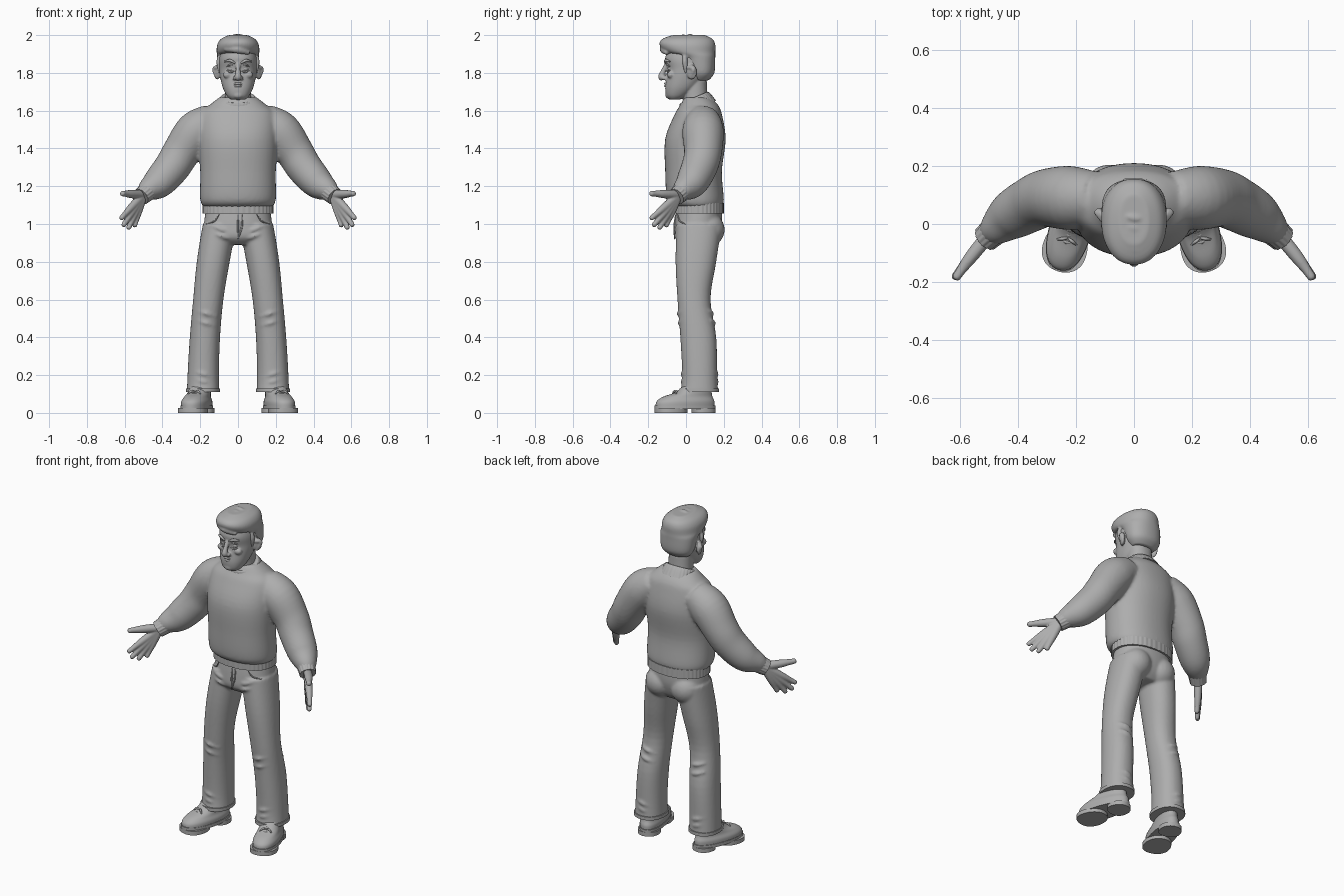
import bpy, bmesh, math
from mathutils import Vector, Matrix

cube = bpy.data.objects.get("Cube")
if cube:
    bpy.data.objects.remove(cube, do_unlink=True)

GREY = (.42, .42, .42, 1)
BOTH = (1, -1)
clay = bpy.data.materials.new("plain grey")
clay.use_nodes = True
clay.diffuse_color = GREY
clay.node_tree.nodes["Principled BSDF"].inputs["Base Color"].default_value = GREY


def spline(rows, steps=5):
    """Interpolate rows of four numbers smoothly."""
    rows = [Vector(row) for row in rows]
    last, result = len(rows) - 1, []
    for i in range(last):
        before, start, end, after = (rows[min(max(i + k, 0), last)] for k in (-1, 0, 1, 2))
        leave, arrive = (end - before) / 2, (after - start) / 2
        for k in range(steps):
            t = k / steps
            ease = t * t * (3 - 2 * t)
            result.append(start.lerp(end, ease) + leave * (t * (1 - t) ** 2) - arrive * (t * t * (1 - t)))
    return result + [rows[-1]]


def skin(bm, rings, sides, place):
    """Join rings of points into a closed surface, once for each side."""
    for side in sides:
        loops = []
        for ring in rings:
            placed = [place @ point for point in ring]
            loops.append([bm.verts.new((p.x * side, p.y, p.z)) for p in placed])
        count = len(loops[0])
        for low, high in zip(loops, loops[1:]):
            for i in range(count):
                j = (i + 1) % count
                bm.faces.new((low[i], low[j], high[j], high[i]))
        bm.faces.new(loops[0][::-1])
        bm.faces.new(loops[-1])


def signed_power(value, power):
    return math.copysign(abs(value) ** (2 / power), value)


def stack(bm, rows, sides=(1,), power=2.2, egg=0, rib=0, seg=48, centre=lambda z: 0, place=Matrix()):
    """Level rings; each row is height, half width, front, back."""
    rings = []
    for z, width, front, back in spline(rows):
        ring = []
        for i in range(seg):
            angle = math.tau * i / seg
            bump = 1 + rib * (i % 4 // 2)
            across = signed_power(math.cos(angle), power) * bump
            along = signed_power(math.sin(angle), power) * bump
            ring.append(Vector((centre(z) + across * width * (1 - egg * along),
                                (front + back) / 2 + along * (back - front) / 2, z)))
        rings.append(ring)
    skin(bm, rings, sides, place)


def tube(bm, rows, sides=(1,), rib=0, seg=20, place=Matrix()):
    """Round tube along a path; each row is x, y, z, radius."""
    path = spline(rows)
    rings = []
    for i, point in enumerate(path):
        ahead = (path[min(i + 1, len(path) - 1)] - path[max(i - 1, 0)]).xyz.normalized()
        u = ahead.cross(Vector((0, 1, .01))).normalized()
        v = ahead.cross(u)
        ring = []
        for k in range(seg):
            angle = math.tau * k / seg
            radius = point.w * (1 + rib * (k % 4 // 2))
            ring.append(point.xyz + (u * math.cos(angle) + v * math.sin(angle)) * radius)
        rings.append(ring)
    skin(bm, rings, sides, place)


def bow(bm, start, end, bulge, radius, sides=(1,), place=Matrix()):
    """Thin ridge from start to end, bent at its middle and tapered."""
    start, end = Vector(start), Vector(end)
    middle = (start + end) / 2 + Vector(bulge)
    tube(bm, [(*start, radius / 2), (*middle, radius), (*end, radius / 2)], sides, seg=12, place=place)


def ball(bm, centre, size, sides=(1,), turn=0):
    x, y, z = centre
    for side in sides:
        place = (Matrix.Translation((x * side, y, z)) @ Matrix.Rotation(turn * side, 4, 'Z')
                 @ Matrix.Diagonal((*size, 1)))
        bmesh.ops.create_uvsphere(bm, u_segments=24, v_segments=16, radius=1, matrix=place)


def finish(name, bm, voxel=0):
    """Turn the parts into an object, optionally fused into one soft skin."""
    bmesh.ops.recalc_face_normals(bm, faces=bm.faces)
    mesh = bpy.data.meshes.new(name)
    bm.to_mesh(mesh)
    bm.free()
    mesh.materials.append(clay)
    ob = bpy.data.objects.new(name, mesh)
    bpy.context.collection.objects.link(ob)
    bpy.ops.object.select_all(action='DESELECT')
    ob.select_set(True)
    bpy.context.view_layer.objects.active = ob
    if voxel:
        fuse = ob.modifiers.new("fuse", 'REMESH')
        fuse.mode, fuse.voxel_size, fuse.use_smooth_shade = 'VOXEL', voxel, True
        soft = ob.modifiers.new("soften", 'SMOOTH')
        soft.factor, soft.iterations = .5, 4
        bpy.ops.object.shade_smooth()
    else:
        bpy.ops.object.shade_smooth_by_angle(angle=math.radians(40))


wrist = Vector((.5, -.04, 1.155))
forearm = Vector((.024, -.022, -.02))

# Sweater: torso fused with sleeves
bm = bmesh.new()
stack(bm, [(1.09, .18, -.06, .19), (1.13, .2, -.1, .2), (1.28, .2, -.11, .19), (1.45, .21, -.11, .21),
           (1.58, .2, -.06, .19), (1.63, .15, -.03, .17), (1.67, .1, -.01, .13)])
tube(bm, [(.13, .09, 1.55, .09), (.22, .09, 1.49, .11), (.3, .09, 1.38, .1), (.35, .07, 1.3, .095),
          (.42, .03, 1.22, .085), (.475, -.015, 1.18, .06), (*wrist, .04)], BOTH, seg=32)
finish("sweater", bm, .01)

# Ribbed hem, cuffs and collar
bm = bmesh.new()
stack(bm, [(1.055, .185, -.065, .2), (1.11, .185, -.065, .2)], rib=.015, seg=160)
finish("sweater_hem", bm)
bm = bmesh.new()
tube(bm, [(*(wrist - forearm), .05), (*(wrist + forearm / 2), .045)], BOTH, rib=.05, seg=64)
finish("sleeve_cuffs", bm)
bm = bmesh.new()
lean = Matrix.Translation((0, .05, 1.65)) @ Matrix.Rotation(.4, 4, 'X')
stack(bm, [(-.04, .11, -.1, .1), (0, .1, -.09, .09), (.02, .09, -.08, .08), (.02, .07, -.07, .07)],
      rib=.015, seg=120, place=lean)
finish("sweater_collar", bm)


# Trousers: seat fused with legs that spread toward the feet
def leg_line(z):
    return .185 - .11 * (z - .1) ** 2


bm = bmesh.new()
stack(bm, [(1.08, .17, -.05, .19), (1, .18, -.06, .19), (.93, .18, -.06, .17), (.89, .13, -.02, .14)])
ball(bm, (.085, .115, .97), (.09, .09, .09), BOTH)
stack(bm, [(1, .09, -.05, .19), (.8, .087, -.055, .16), (.6, .08, -.045, .13), (.4, .08, -.03, .16),
           (.2, .083, -.02, .165), (.11, .086, -.03, .17)], BOTH, centre=leg_line)

# Cloth folds at knees, ankles and crotch
for height, front, back in ((.52, -.03, .13), (.47, -.025, .14), (.2, -.01, .155), (.16, -.01, .155)):
    x = leg_line(height)
    for y, push in ((front, -.01), (back, .01)):
        bow(bm, (x - .05, y - push, height - .01), (x + .05, y - push, height + .02), (0, push * 2, 0), .01, BOTH)
for rise in (0, .035):
    bow(bm, (.03, -.04, .915 + rise), (.15, -.03, .96 + rise), (0, -.02, 0), .01, BOTH)
finish("trousers", bm, .008)

# Trouser fly, pocket edges and turned hems
bm = bmesh.new()
for x in (0, .02):
    bow(bm, (x, -.055, 1.05), (0, -.06, .92), (x / 2, -.005, 0), .005)
bow(bm, (.1, -.045, 1.05), (.17, 0, 1), (-.01, -.01, -.01), .004, BOTH)
stack(bm, [(.11, .09, -.035, .175), (.13, .09, -.035, .175)], BOTH, centre=leg_line)
finish("trouser_details", bm)

# Shoes, toes turned outward
aim = Matrix.Translation((.215, -.005, 0)) @ Matrix.Rotation(.28, 4, 'Z')
bm = bmesh.new()
stack(bm, [(.03, .07, -.16, .16), (.06, .07, -.155, .16), (.085, .06, -.12, .15), (.11, .055, -.05, .145),
           (.15, .05, 0, .14)], BOTH, egg=.12, place=aim)
finish("shoe_uppers", bm)

# Soles: a welt all round, a tread under the toes and a heel block
bm = bmesh.new()
for bottom, top, width, front, back in ((.02, .04, .073, -.165, .165), (0, .025, .077, -.165, .01),
                                        (0, .025, .063, .04, .165)):
    stack(bm, [(bottom, width, front, back), (top, width, front, back)], BOTH, egg=.08, place=aim)
finish("shoe_soles", bm)
bm = bmesh.new()
for step in range(3):
    y, z = -.085 + .025 * step, .085 + .012 * step
    bow(bm, (-.04, y + .02, z - .01), (.04, y + .02, z - .01), (0, -.02, .015), .007, BOTH, aim)
for side in BOTH:
    bow(bm, (0, -.045, .11), (.035 * side, -.06, .1), (0, 0, .01), .006, BOTH, aim)
finish("shoe_laces", bm)

# Hands: digits fan out from the wrist and fuse into a palm
bm = bmesh.new()
outward = Vector((1, -1.1, 0)).normalized()
palm_side = Vector((-1, -1, 0)).normalized()


def digit(degrees, length, thick, curl):
    angle = math.radians(degrees)
    reach = (outward * math.cos(angle) + Vector((0, 0, math.sin(angle)))) * length
    rows = []
    for part, size in ((-.1, 1), (.2, 1.1), (.55, 1), (.8, .75), (.96, .65), (1, .35)):
        rows.append((*(wrist + reach * part + palm_side * curl * part * part), thick * size))
    tube(bm, rows, BOTH)


for i, length in enumerate((.23, .24, .225, .19)):
    digit(-34 - 10 * i, length, .02, .01)
digit(2, .19, .022, .015)
finish("hands", bm, .0045)

# Head: skull, jaw, neck, nose and ears in one skin
bm = bmesh.new()
stack(bm, [(1.66, .04, -.09, -.03), (1.68, .06, -.105, .01), (1.72, .08, -.11, .06), (1.77, .093, -.105, .1),
           (1.82, .1, -.1, .13), (1.88, .1, -.11, .14), (1.95, .08, -.08, .11), (1.97, .05, -.05, .08)])
stack(bm, [(1.58, .08, -.02, .13), (1.66, .07, -.015, .115), (1.76, .07, -.02, .11)])
tube(bm, [(0, -.1, 1.85, .012), (0, -.12, 1.81, .013), (0, -.13, 1.78, .018), (0, -.12, 1.77, .015)])
ball(bm, (.017, -.115, 1.772), (.012, .014, .011), BOTH)
ball(bm, (0, -.09, 1.683), (.03, .02, .02))
ball(bm, (.055, -.08, 1.79), (.025, .02, .02), BOTH)
ball(bm, (.11, .03, 1.805), (.013, .03, .04), BOTH, turn=-.5)
bow(bm, (.1, 0, 1.83), (.11, .02, 1.77), (.02, .03, .02), .013, BOTH)
finish("head", bm, .005)

# Eyes, lids, brows and lips
bm = bmesh.new()
ball(bm, (.037, -.077, 1.823), (.02, .02, .018), BOTH)
finish("eyes", bm)
bm = bmesh.new()
for z, arch in ((1.834, .01), (1.814, -.01)):
    bow(bm, (.015, -.095, z), (.06, -.085, z), (0, -.008, arch), .005, BOTH)
bow(bm, (.014, -.11, 1.85), (.07, -.085, 1.86), (0, -.01, .01), .008, BOTH)
for z in (1.74, 1.727):
    bow(bm, (-.034, -.095, z), (.034, -.095, z), (0, -.015, .004), .006)
finish("face_details", bm)

# Hair with swept fringe, sideburns and soft locks
bm = bmesh.new()
stack(bm, [(1.76, .07, .03, .12), (1.8, .1, .01, .15), (1.88, .11, -.03, .155), (1.91, .113, -.11, .155),
           (1.95, .11, -.14, .155), (1.98, .09, -.125, .14), (2, .05, -.07, .1)])
bow(bm, (.095, -.01, 1.91), (.095, 0, 1.8), (.005, 0, 0), .015, BOTH)
for i in range(4):
    y = -.09 + .035 * i
    bow(bm, (-.075, y + .03, 1.97), (.075, y, 1.965), (0, -.01, .015 + .004 * i), .014)
bow(bm, (-.07, -.095, 1.925), (.06, -.1, 1.905), (0, -.02, .01), .022)
finish("hair", bm, .006)
